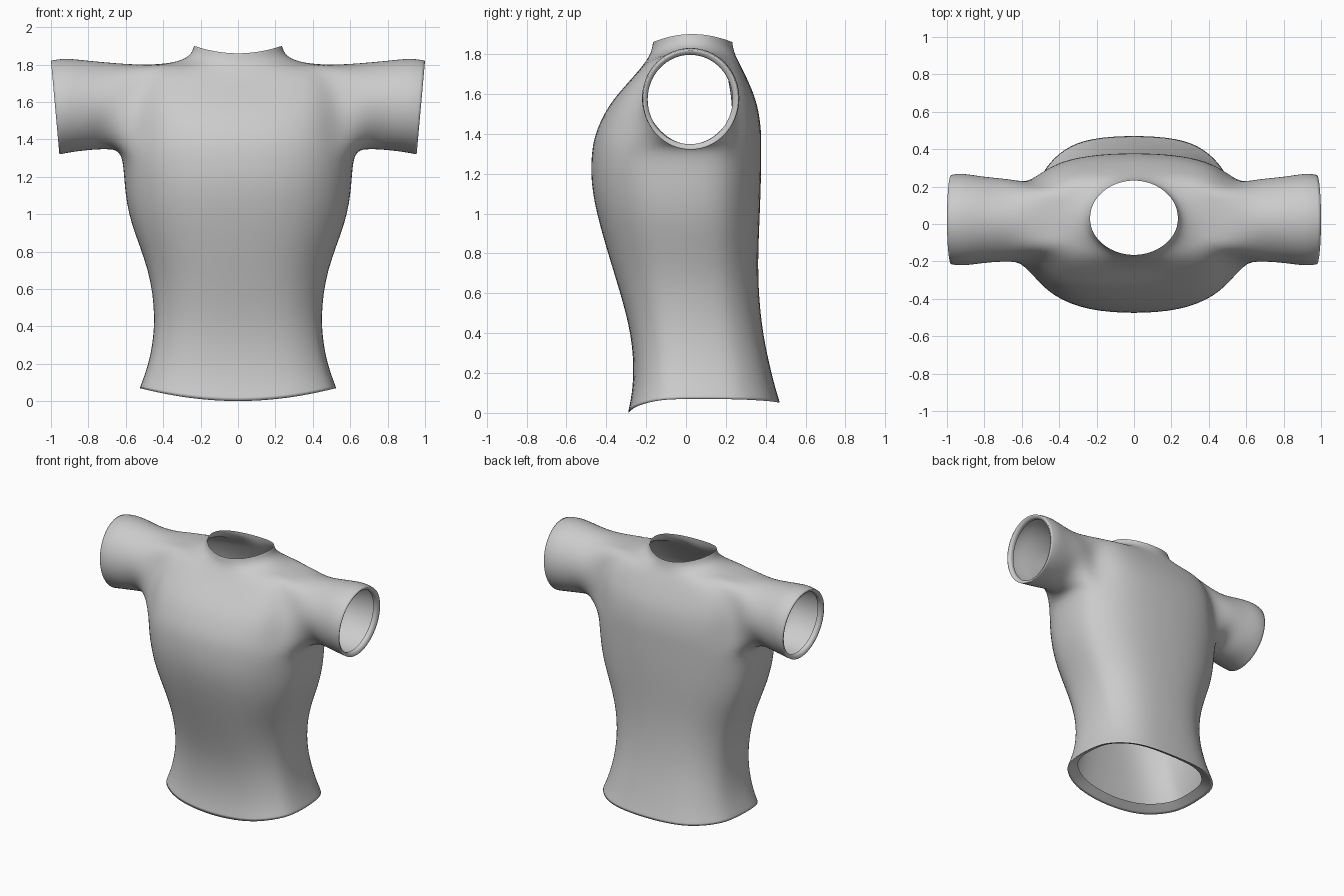
import bpy, bmesh
from math import sin, cos, radians, pi, copysign

if "Cube" in bpy.data.objects:
    bpy.data.objects.remove(bpy.data.objects["Cube"])

bm = bmesh.new()
crease = bm.edges.layers.float.new("crease_edge")

# Torso rings: z front, z side, z back, half width, y front, y back, squareness
RINGS = [
    (0.05, 0.11, 0.09, 0.455, -0.235, 0.40, 2.6),    # turned-in hem
    (0.00, 0.07, 0.05, 0.525, -0.29, 0.47, 2.7),     # hem edge
    (0.10, 0.14, 0.13, 0.50, -0.272, 0.447, 2.7),
    (0.25, 0.26, 0.26, 0.467, -0.265, 0.415, 2.7),
    (0.45, 0.45, 0.45, 0.449, -0.29, 0.38, 2.6),
    (0.70, 0.70, 0.70, 0.482, -0.36, 0.362, 2.5),
    (0.95, 0.95, 0.95, 0.569, -0.433, 0.368, 2.45),
    (1.15, 1.15, 1.15, 0.605, -0.472, 0.375, 2.45),
    (1.31, 1.31, 1.31, 0.625, -0.47, 0.377, 2.45),   # armpit
    (1.42, 1.42, 1.42, 0.62, -0.445, 0.375, 2.5),
    (1.54, 1.55, 1.54, 0.61, -0.385, 0.357, 2.6),
    (1.64, 1.68, 1.64, 0.58, -0.305, 0.322, 2.7),
    (1.72, 1.80, 1.73, 0.50, -0.235, 0.28, 2.6),     # shoulder
    (1.785, 1.81, 1.79, 0.36, -0.188, 0.25, 2.2),
    (1.825, 1.845, 1.83, 0.265, -0.172, 0.237, 2.0),
    (1.86, 1.90, 1.86, 0.235, -0.165, 0.232, 2.0),   # neck opening
]
HEM, ARM0, ARM1, YC = 1, 8, 12, 0.03
q = [0, 16, 32, 52, 72, 90]
half = q + [180 - a for a in q[4::-1]]
ANGLES = half + [180 + a for a in half[1:-1]]
N = len(ANGLES)

torso = []
for i, (zf, zs, zb, rx, yf, yb, n) in enumerate(RINGS):
    ring = []
    for a in ANGLES:
        c, s = cos(radians(a)), sin(radians(a))
        w = abs(c) ** (1.4 if i < 3 else 2)
        c, s = copysign(abs(c) ** (2 / n), c), copysign(abs(s) ** (2 / n), s)
        y = YC + s * ((yb - YC) if s > 0 else (YC - yf))
        z = zs * w + (zb if s > 0 else zf) * (1 - w)
        ring.append(bm.verts.new((rx * c, y, z)))
    torso.append(ring)

# Torso faces, leaving an armhole on each side
hole_cols = {18, 19, 0, 1, 8, 9, 10, 11}
for r in range(len(RINGS) - 1):
    for k in range(N):
        if ARM0 <= r < ARM1 and k in hole_cols:
            continue
        j = (k + 1) % N
        bm.faces.new((torso[r][k], torso[r][j], torso[r + 1][j], torso[r + 1][k]))

# Sleeve rings: x bottom, x top, y front, y back, z bottom, z top
SLEEVE = [
    (0.69, 0.64, -0.202, 0.240, 1.345, 1.807),
    (0.80, 0.80, -0.208, 0.252, 1.343, 1.82),
    (0.90, 0.92, -0.221, 0.268, 1.33, 1.831),
    (0.955, 1.00, -0.215, 0.262, 1.32, 1.82),    # cuff edge
    (0.945, 0.985, -0.194, 0.236, 1.345, 1.798),
    (0.92, 0.96, -0.194, 0.236, 1.347, 1.798),   # turned-in cuff
]
hole = ([(ARM0, 0), (ARM0, -1)] + [(r, -2) for r in range(ARM0, ARM1)]
        + [(ARM1, k) for k in range(-2, 2)]
        + [(r, 2) for r in range(ARM1, ARM0, -1)] + [(ARM0, 2), (ARM0, 1)])
hems = [torso[HEM]]
for side in (1, -1):
    prev = [torso[r][(k if side > 0 else 10 - k) % N] for r, k in hole]
    for i, (xb, xt, yf, yb, zb, zt) in enumerate(SLEEVE):
        ring = []
        for n in range(16):
            c, s = cos(n * pi / 8), sin(n * pi / 8)
            ring.append(bm.verts.new((side * ((xb + xt) / 2 + c * (xb - xt) / 2),
                                      (yf + yb) / 2 - s * (yb - yf) / 2,
                                      (zb + zt) / 2 - c * (zt - zb) / 2)))
        for n in range(16):
            m = (n + 1) % 16
            bm.faces.new((prev[n], prev[m], ring[m], ring[n]))
        if i == 3:
            hems.append(ring)
        prev = ring

# Crisp hem and cuff edges
for ring in hems:
    for a, b in zip(ring, ring[1:] + ring[:1]):
        bm.edges.get((a, b))[crease] = 0.8

bmesh.ops.recalc_face_normals(bm, faces=bm.faces[:])
mesh = bpy.data.meshes.new("shirt")
bm.to_mesh(mesh)
bm.free()
shirt = bpy.data.objects.new("shirt", mesh)
bpy.context.collection.objects.link(shirt)
mesh.polygons.foreach_set("use_smooth", [True] * len(mesh.polygons))

sub = shirt.modifiers.new("smooth", "SUBSURF")
sub.levels = sub.render_levels = 2

# Nudge the cage so the smoothed surface passes near the intended points
target = [v.co.copy() for v in mesh.vertices]
for _ in range(3):
    bpy.context.view_layer.update()
    ev = shirt.evaluated_get(bpy.context.evaluated_depsgraph_get())
    now = [ev.data.vertices[i].co.copy() for i in range(len(target))]
    for v, t, p in zip(mesh.vertices, target, now):
        v.co += (t - p) * 0.7
    mesh.update()
    shirt.update_tag()
